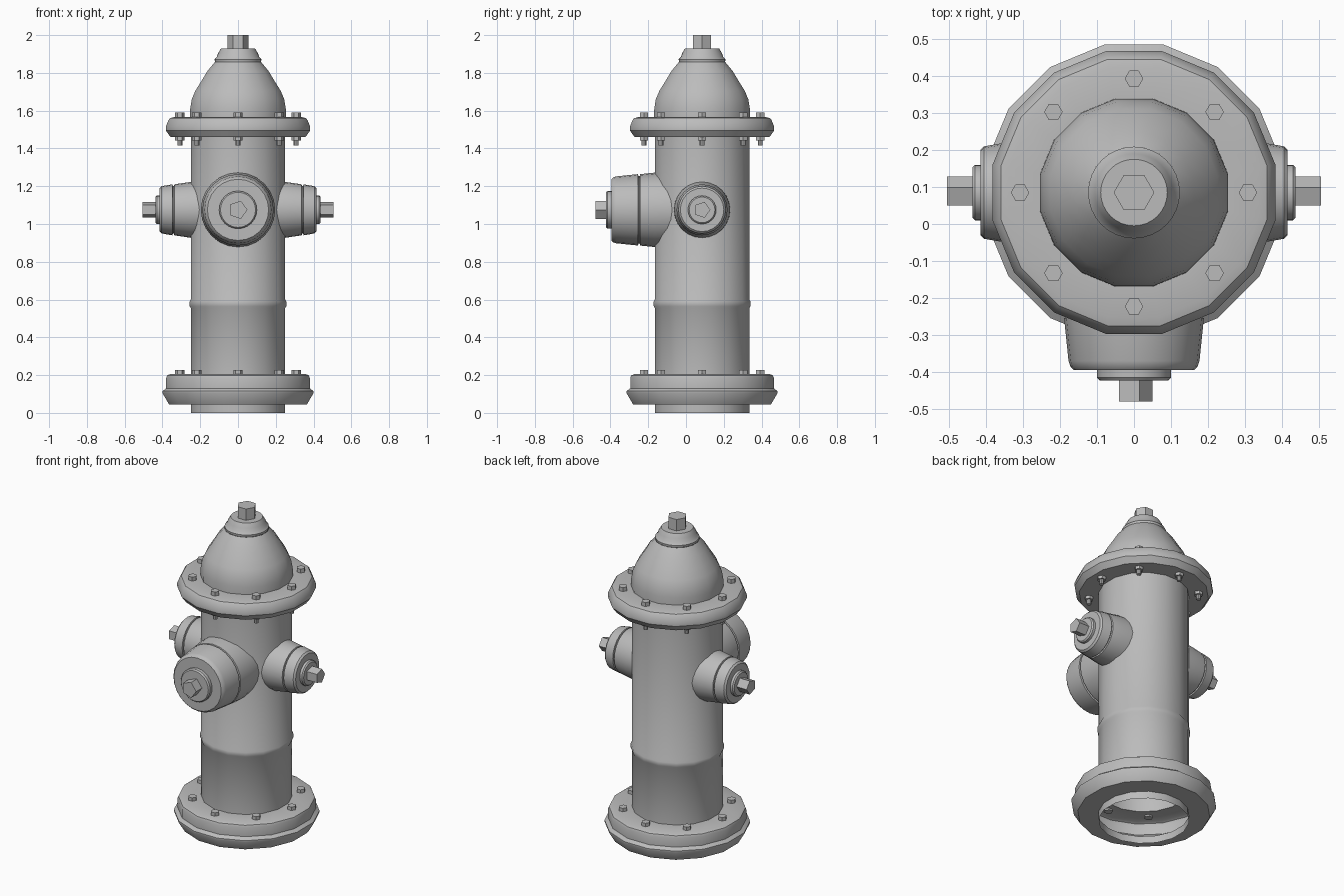
import bpy
import bmesh
import math
from mathutils import Matrix, Vector

old = bpy.data.objects.get("Cube")
if old:
    bpy.data.objects.remove(old, do_unlink=True)

AXIS_Y = 0.085      # centre line of the barrel
OUTLET_Z = 1.075    # height of the three outlets

grey = bpy.data.materials.new("cast_iron_grey")
grey.use_nodes = True
grey.diffuse_color = (0.5, 0.5, 0.5, 1)
grey.node_tree.nodes["Principled BSDF"].inputs["Base Color"].default_value = (0.5, 0.5, 0.5, 1)


def lathe(name, profile, sides, place, phase=0.0, flats=False):
    """Turn (radius, height) points around local z; flats measures radius to the flat sides."""
    bm = bmesh.new()
    grow = 1 / math.cos(math.pi / sides) if flats else 1
    rings = []
    for r, h in profile:
        if r == 0:
            rings.append([bm.verts.new((0, 0, h))] * sides)
            continue
        ring = []
        for i in range(sides):
            a = phase + math.tau * i / sides
            ring.append(bm.verts.new((r * grow * math.cos(a), r * grow * math.sin(a), h)))
        rings.append(ring)
    for low, high in zip(rings, rings[1:]):
        for i in range(sides):
            j = (i + 1) % sides
            corners = list(dict.fromkeys((low[i], low[j], high[j], high[i])))
            bm.faces.new(corners)
    bmesh.ops.dissolve_limit(bm, angle_limit=0.001, verts=bm.verts, edges=bm.edges)
    mesh = bpy.data.meshes.new(name)
    bm.to_mesh(mesh)
    bm.free()
    mesh.materials.append(grey)
    mesh.shade_smooth()
    mesh.set_sharp_from_angle(angle=math.radians(35))
    obj = bpy.data.objects.new(name, mesh)
    obj.matrix_world = place
    bpy.context.collection.objects.link(obj)
    return obj


def rod(name, radius, low, high, sides, place, phase=0.0):
    return lathe(name, [(0, low), (radius, low), (radius, high), (0, high)], sides, place, phase)


def upright(x=0, y=0):
    return Matrix.Translation((x, AXIS_Y + y, 0))


HALF = math.pi / 16

# Barrel: hollow shell with open skirt, base flange and thin belt
lathe("barrel", [
    (0.25, 0), (0.25, 0.045), (0.365, 0.045), (0.40, 0.105), (0.40, 0.115),
    (0.38, 0.13), (0.38, 0.185), (0.375, 0.198), (0.36, 0.205), (0.25, 0.205),
    (0.25, 0.555), (0.256, 0.565), (0.256, 0.59), (0.25, 0.60), (0.25, 1.46),
], 16, upright(), HALF, True)

# Upper flange
lathe("upper_flange", [
    (0.25, 1.46), (0.357, 1.46), (0.382, 1.495), (0.382, 1.515),
    (0.368, 1.55), (0.36, 1.56), (0.338, 1.566), (0.253, 1.566),
], 16, upright(), HALF, True)

# Domed bonnet with its stepped cap
lathe("bonnet", [
    (0.254, 1.566), (0.253, 1.61), (0.245, 1.66), (0.226, 1.705),
    (0.198, 1.75), (0.162, 1.81), (0.122, 1.858),
], 16, upright(), HALF, True)
lathe("bonnet_cap", [
    (0.122, 1.858), (0.124, 1.872), (0.112, 1.885), (0.105, 1.905),
    (0.09, 1.93), (0, 1.93),
], 32, upright())
rod("operating_nut", 0.055, 1.92, 2.0, 6, upright())

# Flange bolts
for i in range(8):
    a = math.tau * i / 8
    spot = upright(0.308 * math.cos(a), 0.308 * math.sin(a))
    rod("base_bolt", 0.025, 0.195, 0.226, 6, spot)
    rod("bonnet_bolt", 0.025, 1.555, 1.59, 6, spot)
    rod("bonnet_bolt_nut", 0.025, 1.442, 1.465, 6, spot)
    rod("bonnet_bolt_end", 0.013, 1.415, 1.45, 8, spot)


def outlet_place(direction, across):
    """Local z points out of the barrel, local x along the given sideways direction."""
    out, side = Vector(direction), Vector(across)
    turn = Matrix((side, out.cross(side), out)).transposed().to_4x4()
    return Matrix.Translation((0, AXIS_Y, OUTLET_Z)) @ turn


# Large front outlet
front = outlet_place((0, -1, 0), (1, 0, 0))
lathe("front_outlet", [
    (0.195, 0.15), (0.197, 0.25), (0.189, 0.328), (0.179, 0.33), (0.179, 0.337),
    (0.189, 0.339), (0.177, 0.455), (0.172, 0.47), (0.162, 0.48), (0.10, 0.48),
    (0.10, 0.50), (0.093, 0.508), (0, 0.508),
], 24, front)
rod("front_outlet_nut", 0.05, 0.50, 0.565, 5, front)

# Two small side outlets
for side, name in ((1, "left"), (-1, "right")):
    place = outlet_place((side, 0, 0), (0, 1, 0))
    lathe(name + "_outlet", [
        (0.15, 0.15), (0.148, 0.25), (0.135, 0.337), (0.126, 0.339), (0.126, 0.345),
        (0.135, 0.347), (0.125, 0.405), (0.115, 0.415), (0.075, 0.415),
        (0.075, 0.43), (0.068, 0.437), (0, 0.437),
    ], 24, place)
    rod(name + "_outlet_nut", 0.044, 0.43, 0.505, 5, place)
